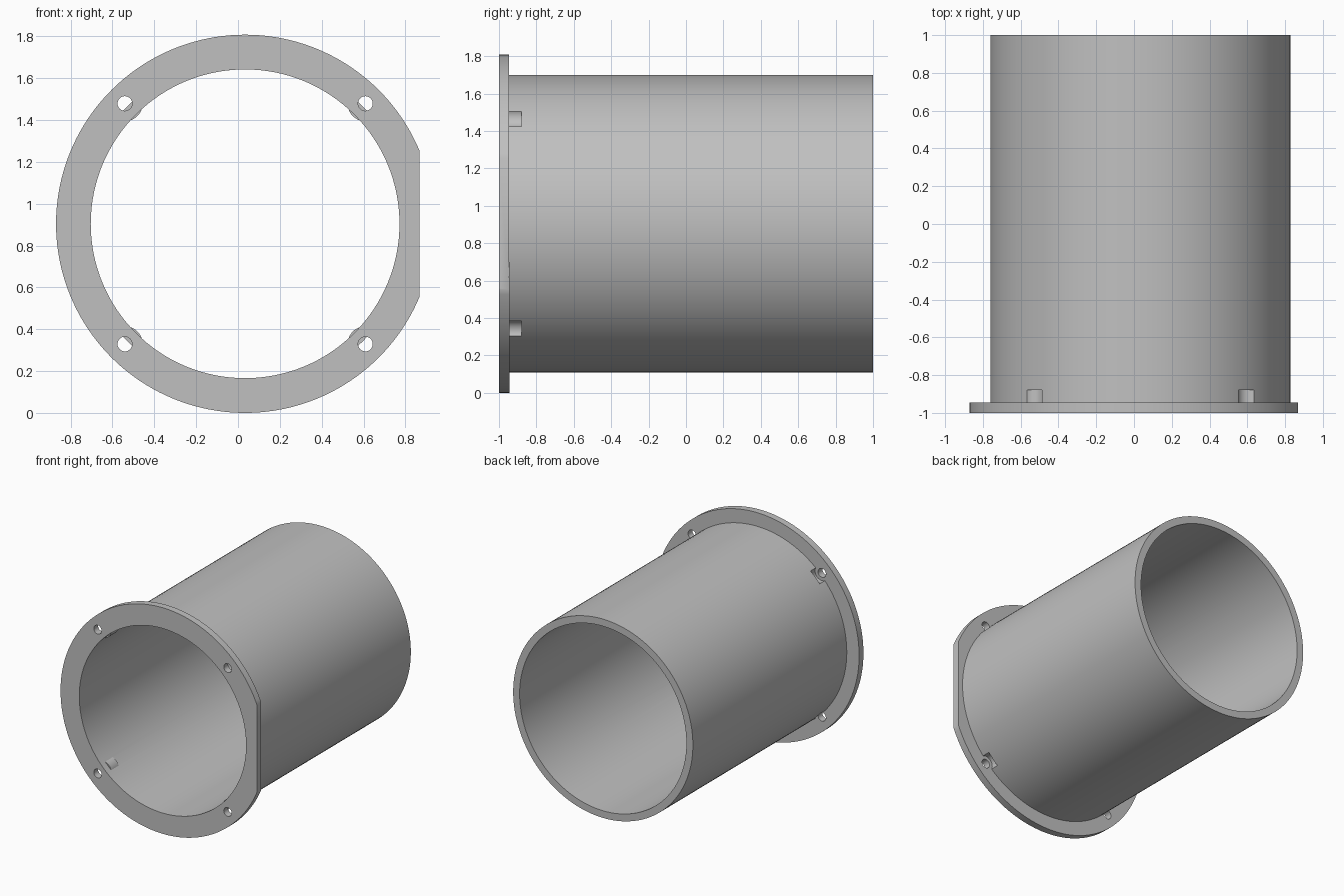
import bpy, math

if "Cube" in bpy.data.objects:
    bpy.data.objects.remove(bpy.data.objects["Cube"])

CX, CZ = 0.034, 0.904            # axis of the tube
FRONT, SEAT, BACK = -1.0, -0.945, 1.0
OFF = 0.575                      # screw offset from the axis in x and z
SCREWS = [(CX + sx * OFF, CZ + sz * OFF) for sx in (-1, 1) for sz in (-1, 1)]

grey = bpy.data.materials.new("plain grey")
grey.use_nodes = True
colour = (0.53, 0.53, 0.53, 1)
grey.diffuse_color = colour
grey.node_tree.nodes["Principled BSDF"].inputs["Base Color"].default_value = colour


def cylinder(name, x, z, radius, y0, y1, sides):
    """Cylinder lying along y."""
    bpy.ops.mesh.primitive_cylinder_add(
        vertices=sides, radius=radius, depth=y1 - y0,
        location=(x, (y0 + y1) / 2, z), rotation=(math.pi / 2, 0, 0))
    ob = bpy.context.object
    ob.name = name
    ob.data.materials.append(grey)
    return ob


def cut(target, cutter):
    """Subtract the cutter and remove it."""
    mod = target.modifiers.new("cut", 'BOOLEAN')
    mod.operation, mod.solver, mod.object = 'DIFFERENCE', 'EXACT', cutter
    bpy.context.view_layer.objects.active = target
    bpy.ops.object.modifier_apply(modifier=mod.name)
    bpy.data.objects.remove(cutter)


def smooth(ob):
    bpy.ops.object.select_all(action='DESELECT')
    ob.select_set(True)
    bpy.context.view_layer.objects.active = ob
    bpy.ops.object.shade_smooth_by_angle(angle=math.radians(30))


# Mounting flange: ring with one flat side and four screw holes
flange = cylinder("mounting_flange", CX, CZ, 0.904, FRONT, SEAT, 160)
cut(flange, cylinder("flange_bore", CX, CZ, 0.738, -1.3, -0.7, 128))
bpy.ops.mesh.primitive_cube_add(size=1, location=(0.867 + 0.5, -1, CZ))
side_cutter = bpy.context.object
side_cutter.scale = (1, 1, 2)
bpy.context.view_layer.update()
cut(flange, side_cutter)
for x, z in SCREWS:
    cut(flange, cylinder("screw_hole", x, z, 0.035, -1.3, -0.7, 32))
smooth(flange)

# Tube: the bore leaves a small boss behind each screw hole
tube = cylinder("tube", CX, CZ, 0.795, SEAT, BACK, 128)
bore = cylinder("tube_bore", CX, CZ, 0.738, -1.2, 1.2, 128)
for x, z in SCREWS:
    cut(bore, cylinder("boss", x, z, 0.085, -1.4, -0.85, 48))
cut(tube, bore)

# Pockets in the outer wall that clear the screw heads
for x, z in SCREWS:
    cut(tube, cylinder("pocket", x, z, 0.061, -1.2, -0.88, 40))
smooth(tube)
